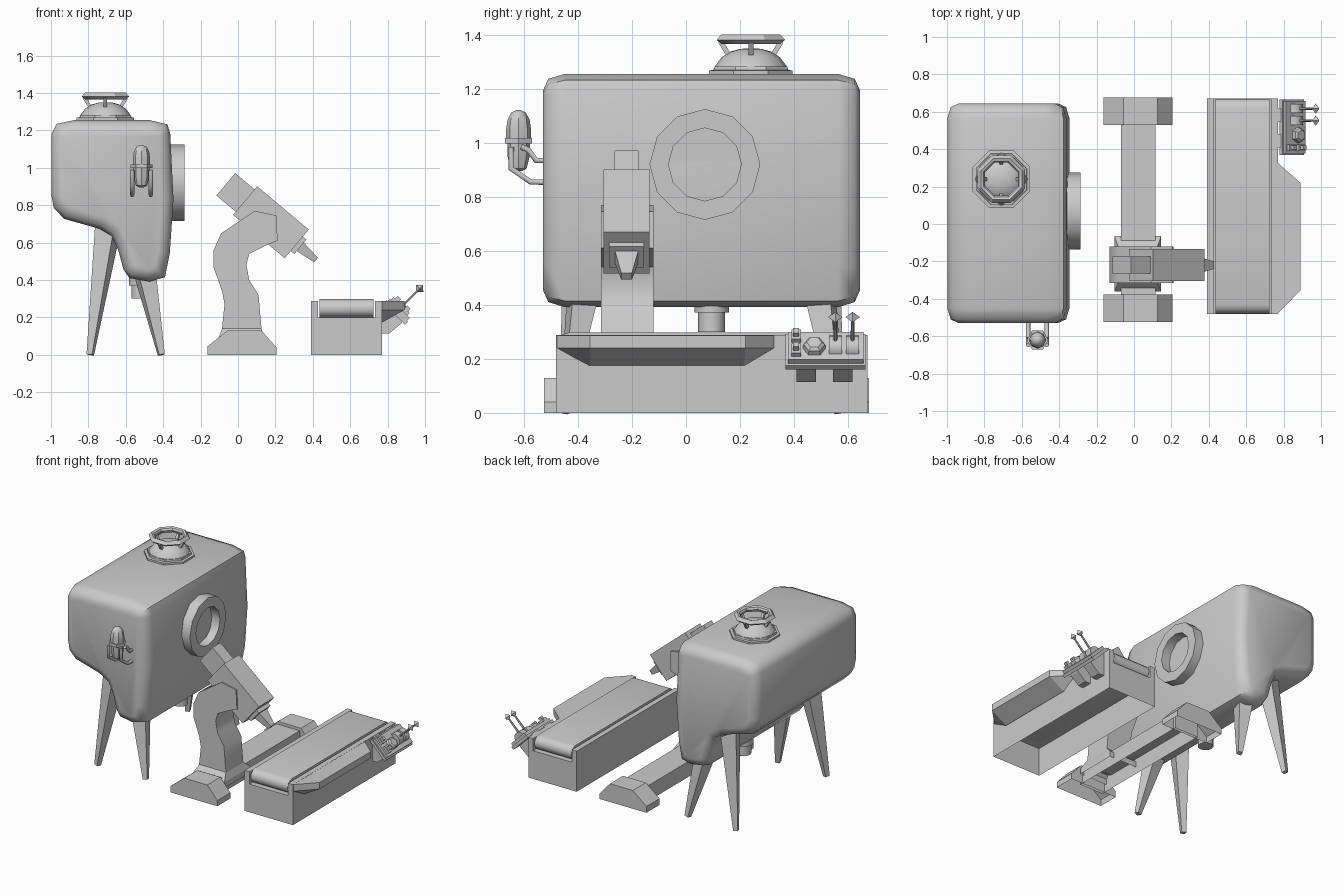
import bpy, bmesh
from math import sin, cos, pi, radians
from mathutils import Vector, Matrix

if "Cube" in bpy.data.objects:
    bpy.data.objects.remove(bpy.data.objects["Cube"])


def loft(name, rings, caps=(True, True), closed=False, smooth=None, open_bottom=False, mat=None):
    """Skin equal-length rings of points into one object."""
    bm = bmesh.new()
    vs = [[bm.verts.new(p) for p in r] for r in rings]
    n = len(vs[0])
    pairs = list(zip(vs, vs[1:])) + ([(vs[-1], vs[0])] if closed else [])
    for a, b in pairs:
        for i in range(n):
            j = (i + 1) % n
            bm.faces.new((a[i], a[j], b[j], b[i]))
    if not closed:
        for use, r in zip(caps, (vs[0], vs[-1])):
            if use:
                bm.faces.new(r)
    bmesh.ops.recalc_face_normals(bm, faces=bm.faces)
    if open_bottom:
        low = [f for f in bm.faces if all(v.co.z < 0.001 for v in f.verts)]
        bmesh.ops.delete(bm, geom=low, context='FACES')
    if mat:
        bm.transform(mat)
    me = bpy.data.meshes.new(name)
    bm.to_mesh(me)
    bm.free()
    ob = bpy.data.objects.new(name, me)
    bpy.context.collection.objects.link(ob)
    if smooth:
        bpy.ops.object.select_all(action='DESELECT')
        ob.select_set(True)
        bpy.context.view_layer.objects.active = ob
        bpy.ops.object.shade_smooth_by_angle(angle=radians(smooth))
    return ob


def prism(name, prof, y0, y1, **k):
    """Extrude an xz profile along y."""
    return loft(name, [[(x, y, z) for x, z in prof] for y in (y0, y1)], **k)


def box(name, x0, x1, y0, y1, z0, z1, **k):
    return prism(name, [(x0, z0), (x1, z0), (x1, z1), (x0, z1)], y0, y1, **k)


def lathe(name, prof, n, mat, **k):
    """Revolve (radius, height) pairs about local z."""
    rings = [[(r * cos(2 * pi * i / n), r * sin(2 * pi * i / n), z) for i in range(n)] for r, z in prof]
    return loft(name, rings, mat=mat, **k)


def rod(name, p, q, w0, w1, n=4):
    """Straight tapered bar from p to q."""
    p, q = Vector(p), Vector(q)
    d = q - p
    m = Matrix.Translation(p) @ Vector((0, 0, 1)).rotation_difference(d).to_matrix().to_4x4() @ Matrix.Rotation(pi / n, 4, 'Z')
    return lathe(name, [(w0, 0), (w1, d.length)], n, m)


def pipe(name, pts, r):
    cu = bpy.data.curves.new(name, 'CURVE')
    cu.dimensions = '3D'
    cu.bevel_depth, cu.bevel_resolution, cu.use_fill_caps = r, 1, True
    sp = cu.splines.new('POLY')
    sp.points.add(len(pts) - 1)
    for s, p in zip(sp.points, pts):
        s.co = (*p, 1)
    bpy.context.collection.objects.link(bpy.data.objects.new(name, cu))


def inset(prof, d):
    """Offset a clockwise profile inwards."""
    out = []
    for i, p in enumerate(prof):
        a, b, c = Vector(prof[i - 1]), Vector(p), Vector(prof[(i + 1) % len(prof)])
        e, f = (b - a).normalized(), (c - b).normalized()
        n1, n2 = Vector((e.y, -e.x)), Vector((f.y, -f.x))
        out.append(b + (n1 + n2) * d / (1 + n1.dot(n2)))
    return out


T = Matrix.Translation

# Tank body with rounded ends
tank = [(-.97, 1.235), (-.875, 1.255), (-.473, 1.255), (-.377, 1.232), (-.362, 1.18), (-.345, .83),
        (-.365, .54), (-.39, .415), (-.473, .392), (-.58, .41), (-.612, .455), (-.64, .56), (-.676, .636),
        (-.74, .674), (-.93, .727), (-.985, .786), (-.998, .856), (-.998, 1.18)]
ends = [(-.53, .062), (-.51, .018), (-.45, 0), (.565, 0), (.625, .018), (.645, .062)]
loft("tank_body", [[(p[0], y, p[1]) for p in inset(tank, d)] for y, d in ends], smooth=50)

# Tank legs
for s, y in ((-1, -.38), (1, .495)):
    rod("tank_leg_rear", (-.69, y, .72), (-.79, y + s * .07, 0), .08, .022)
    rod("tank_leg_front", (-.5, y, .45), (-.41, y + s * .07, 0), .07, .022)

# Drain under the tank
lathe("drain", [(.064, .43), (.064, .372), (.05, .372), (.05, .3)], 12, T((-.52, .095, 0)), smooth=40)

# Porthole ring
lathe("porthole_ring", [(.205, -.1), (.205, .085), (.135, .085), (.135, -.1)], 12,
      T((-.37, .07, .92)) @ Matrix.Rotation(pi / 2, 4, 'Y'), closed=True, smooth=40)
lathe("porthole_glass", [(.14, 0), (.14, .02)], 12,
      T((-.37, .07, .92)) @ Matrix.Rotation(pi / 2, 4, 'Y'))

# Roof hatch: flange, dome, struts and hand wheel
hatch = T((-.709, .24, 0))
rot8 = hatch @ Matrix.Rotation(pi / 8, 4, 'Z')
lathe("hatch_flange", [(.167, 1.24), (.167, 1.268), (.148, 1.27), (.146, 1.282)], 8, rot8)
lathe("hatch_dome", [(.14, 1.27), (.132, 1.285), (.108, 1.317), (.075, 1.338), (.04, 1.348), (.005, 1.35)],
      12, hatch, smooth=40)
lathe("hatch_wheel", [(.137, 1.381), (.118, 1.402), (.103, 1.396), (.095, 1.383), (.103, 1.366), (.118, 1.366)],
      8, rot8, closed=True, smooth=30)
for i in range(4):
    c, s = cos(i * pi / 2), sin(i * pi / 2)
    rod("hatch_strut", (-.709 + .07 * c, .24 + .07 * s, 1.305), (-.709 + .112 * c, .24 + .112 * s, 1.375), .013, .013)

# Warning lamp on the front wall
lamp = T((-.516, -.62, 0))
lathe("lamp_bulb", [(.046, 1.01), (.046, 1.05), (.041, 1.085), (.027, 1.112), (.006, 1.122)], 8, lamp, smooth=40)
lathe("lamp_flange", [(.058, .998), (.058, 1.018)], 6, lamp)
lathe("lamp_socket", [(.042, 1.0), (.04, .945), (.03, .905), (.012, .895)], 8, lamp, smooth=40)
for s in (-1, 1):
    x = -.516 + s * .05
    pipe("lamp_bracket_lower", [(x, -.648, .985), (x, -.648, .905), (x, -.575, .855), (x, -.51, .855)], .012)
    pipe("lamp_bracket_upper", [(x, -.61, .985), (x, -.585, .975), (x, -.555, .935), (x, -.51, .935)], .012)

# Robot base: hollow beam and two feet
box("base_beam", -.07, .115, -.4, .55, 0, .11, open_bottom=True)
foot = [(-.163, 0), (-.163, .045), (-.056, .13), (.125, .13), (.205, .04), (.205, 0)]
for y in (-.525, .53):
    prism("base_foot", foot, y, y + .147, open_bottom=True)

# Arm mount and curved column
loft("arm_mount", [[(-.105, -.36, z), (.145, -.36, z), (.145, -.065, z), (-.105, -.065, z)] for z in (.05, .09)]
     + [[(-.085, -.315, .14), (.125, -.315, .14), (.125, -.12, .14), (-.085, -.12, .14)]], caps=(False, True))
column = [(-.09, .1), (-.072, .27), (-.085, .34), (-.13, .465), (-.13, .56), (-.09, .65), (.09, .77),
          (.205, .745), (.212, .61), (.16, .59), (.06, .54), (.045, .48), (.06, .4), (.11, .32), (.12, .2), (.13, .1)]
prism("arm_column", column, -.315, -.12, smooth=35)

# Arm head, tilted down towards the conveyor
head = T((.176, -.22, .709)) @ Matrix.Rotation(radians(40), 4, 'Y')
box("arm_head", -.18, .18, -.085, .085, -.1, .1, mat=head)
box("arm_head_rear", -.315, -.17, -.045, .045, -.078, .078, mat=head)
box("nozzle_collar", .18, .205, -.065, .065, -.05, .05, mat=head)
loft("nozzle", [[(x, -w, -h), (x, w, -h), (x, w, h), (x, -w, h)] for x, w, h in ((.2, .044, .03), (.315, .02, .016))],
     mat=head)

# Conveyor table, rails and rounded belt
box("table_base", .39, .77, -.482, .672, 0, .2, open_bottom=True)
for x in (.39, .732):
    box("table_rail", x, x + .038, -.482, .672, .2, .288)
arc = [radians(-90 + i * 30) for i in range(7)]
belt = [(.62 + .049 * cos(a), .249 + .049 * sin(a)) for a in arc] + \
       [(-.43 - .049 * cos(a), .249 - .049 * sin(a)) for a in arc]
loft("conveyor_belt", [[(x, y, z) for y, z in belt] for x in (.435, .725)], smooth=35)

# Side shelf with tapered underside
def shelf_ring(x, ya, yb, yc, yd, z):
    return [(.765, ya, z), (x, yb, z), (x, yc, z), (.765, yd, z)]
loft("side_shelf", [shelf_ring(.89, -.482, -.355, .22, .33, .287), shelf_ring(.89, -.482, -.355, .22, .33, .24),
                    shelf_ring(.775, -.36, -.355, .215, .22, .175)])

# Control panel brackets and tilted plate
bracket = [(.77, .285), (.8, .285), (.9, .2), (.87, .165), (.81, .115), (.77, .115)]
for y in (.41, .545):
    prism("panel_bracket", bracket, y, y + .072)
panel = T((.857, .517, .24)) @ Matrix.Rotation(radians(45), 4, 'Y')
box("panel_rim", -.082, .082, -.148, .148, -.03, -.008, mat=panel)
box("panel_face", -.073, .073, -.14, .14, -.008, .012, mat=panel)

# Two levers in round housings
for y in (.036, .1):
    rings = [[(.043 * cos(i * pi / 6), y + s * .024, .01 + .036 * sin(i * pi / 6)) for i in range(7)] for s in (-1, 1)]
    loft("lever_housing", rings, smooth=35, mat=panel)
    rod("lever_stick", panel @ Vector((0, y, .03)), panel @ Vector((0, y, .145)), .008, .006, 6)
    lathe("lever_tip", [(.002, .138), (.027, .162), (.002, .186)], 4, panel @ T((0, y, 0)))

# Hexagonal knob and toggle switch
lathe("panel_knob", [(.043, .01), (.04, .032), (.028, .042)], 6, panel @ T((.012, -.042, 0)) @ Matrix.Rotation(pi / 2, 4, 'Z'))
for x in (-.042, .03):
    box("panel_switch", x - .025, x + .025, -.126, -.092, .01, .03, mat=panel)
    box("switch_toggle", x - .012, x + .012, -.12, -.098, .03, .05, mat=panel)
